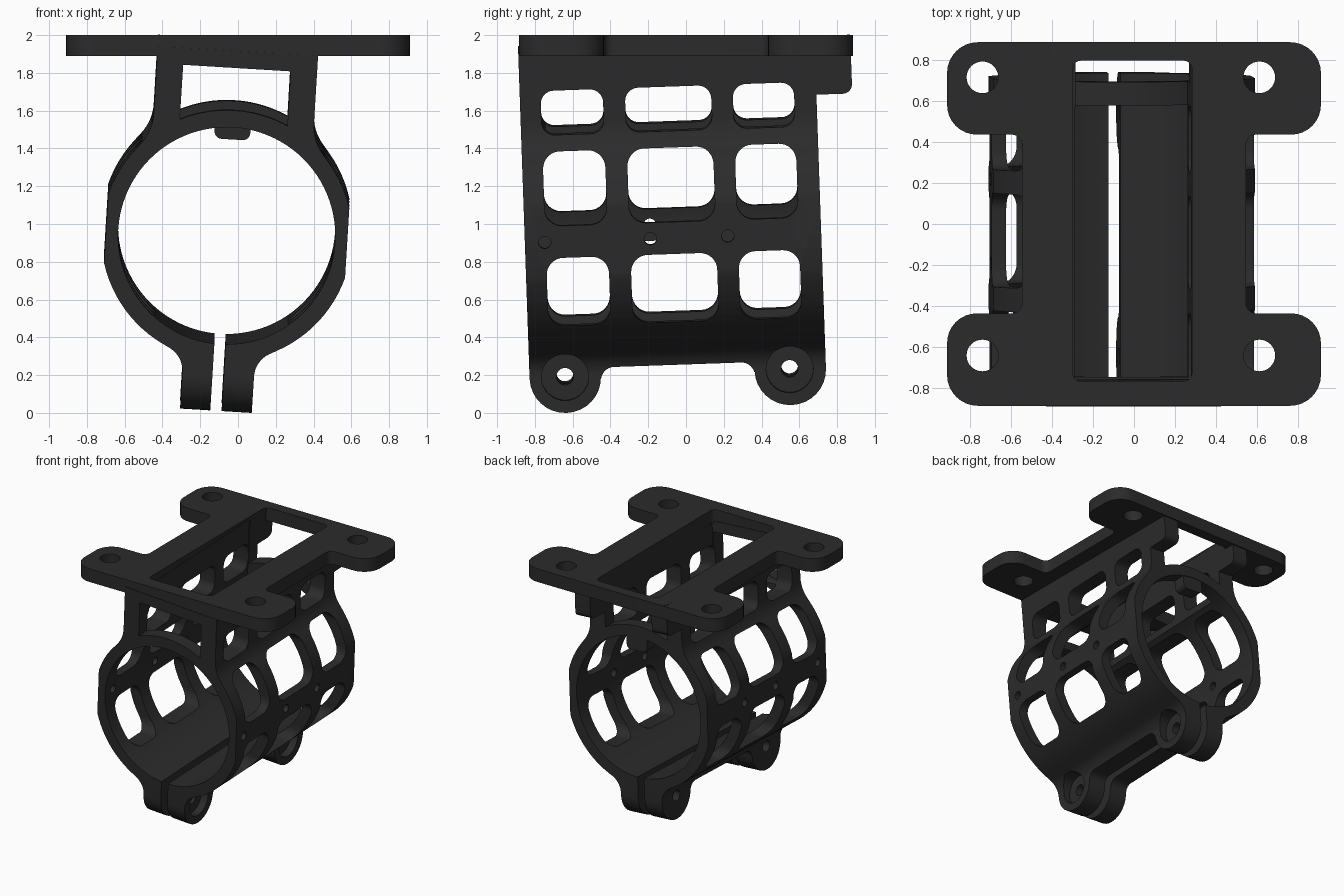
import bpy, bmesh
from math import radians, cos, sin, tan, atan2, pi
from mathutils import Matrix, Vector

if "Cube" in bpy.data.objects:
    bpy.data.objects.remove(bpy.data.objects["Cube"])

# The clamp body is slightly rolled and pitched under a level plate
TILT = (Matrix.Translation((-0.06, -0.07, 0.965))
        @ Matrix.Rotation(radians(2), 4, 'X') @ Matrix.Rotation(radians(3.5), 4, 'Y'))
LEVEL = Matrix.Identity(4)

dark = bpy.data.materials.new("dark_plastic")
dark.diffuse_color = (0.024, 0.024, 0.024, 1)
dark.use_nodes = True
dark.node_tree.nodes["Principled BSDF"].inputs["Base Color"].default_value = dark.diffuse_color


def arc(r, a0, a1, n, cx=0, cy=0):
    return [(cx + r * cos(radians(a0 + (a1 - a0) * i / n)),
             cy + r * sin(radians(a0 + (a1 - a0) * i / n))) for i in range(n + 1)]


def circle(r, cx=0, cy=0, n=32):
    return arc(r, 0, 360, n, cx, cy)[:-1]


def rounded(pts, n=8):
    """Points are (x, y) or (x, y, corner radius)."""
    out = []
    for i, q in enumerate(pts):
        p = Vector(q[:2])
        if len(q) == 2:
            out.append(tuple(p))
            continue
        a = (Vector(pts[i - 1][:2]) - p).normalized()
        b = (Vector(pts[(i + 1) % len(pts)][:2]) - p).normalized()
        half, r = a.angle(b) / 2, q[2]
        c = p + (a + b).normalized() * r / sin(half)
        s, e = p + a * r / tan(half) - c, p + b * r / tan(half) - c
        a0 = atan2(s.y, s.x)
        d = (atan2(e.y, e.x) - a0 + pi) % (2 * pi) - pi
        out += [(c.x + r * cos(a0 + d * k / n), c.y + r * sin(a0 + d * k / n)) for k in range(n + 1)]
    return out


def rect(x0, x1, y0, y1, r):
    return rounded([(x0, y0, r), (x1, y0, r), (x1, y1, r), (x0, y1, r)])


def prism(name, pts, lo, hi, axis, matrix=TILT):
    place = {'x': lambda a, b, c: (c, a, b),
             'y': lambda a, b, c: (a, c, b),
             'z': lambda a, b, c: (a, b, c)}[axis]
    bm = bmesh.new()
    rings = [[bm.verts.new(place(a, b, c)) for a, b in pts] for c in (lo, hi)]
    n = len(pts)
    for i in range(n):
        j = (i + 1) % n
        bm.faces.new((rings[0][i], rings[0][j], rings[1][j], rings[1][i]))
    bm.faces.new(rings[0][::-1])
    bm.faces.new(rings[1])
    bmesh.ops.recalc_face_normals(bm, faces=bm.faces)
    bm.transform(matrix)
    me = bpy.data.meshes.new(name)
    bm.to_mesh(me)
    bm.free()
    ob = bpy.data.objects.new(name, me)
    bpy.context.collection.objects.link(ob)
    return ob


def boolean(ob, tool, op='DIFFERENCE'):
    mod = ob.modifiers.new("cut", 'BOOLEAN')
    mod.operation, mod.solver, mod.object = op, 'EXACT', tool
    bpy.context.view_layer.objects.active = ob
    bpy.ops.object.modifier_apply(modifier=mod.name)
    bpy.data.objects.remove(tool)


def finish(ob):
    ob.data.materials.clear()
    ob.data.materials.append(dark)
    bpy.ops.object.select_all(action='DESELECT')
    ob.select_set(True)
    bpy.context.view_layer.objects.active = ob
    bpy.ops.object.shade_smooth_by_angle(angle=radians(30))


# Clamp body: front profile of neck, ring with side flats, and clamp ears
half = ([(0.425, 0.98), (0.425, 0.532, 0.25)] + arc(0.665, 39, 16, 6)
        + arc(0.665, -16, -63, 12) + [(0.19, -0.65, 0.14), (0.19, -1.0)])
mirrored = [(-p[0],) + tuple(p[1:]) for p in reversed(half)]
body = prism("clamp_body", rounded(half + mirrored), -0.9, 1.1, 'y')

# Side outline: two round ears below, rear hanger blocks above
side = rounded([(-0.785, 1.2), (-0.785, -0.935, 0.188), (-0.407, -0.935, 0.188),
                (-0.407, -0.70, 0.07), (0.407, -0.70, 0.07), (0.407, -0.935, 0.188),
                (0.785, -0.935, 0.188), (0.785, 0.72), (0.975, 0.72, 0.05), (0.975, 1.2)])
boolean(body, prism("side_outline", side, -1, 1, 'x'), 'INTERSECT')

# Bore and clamp slit
boolean(body, prism("bore", circle(0.575, n=96), -1.2, 1.3, 'y'))
boolean(body, prism("slit", [(-0.03, -1.2), (0.03, -1.2), (0.03, -0.3), (-0.03, -0.3)], -1.2, 1.3, 'y'))


# Hollow neck: open channel, arched front window, open rear end
def arch(top):
    return [(-0.285, top), (0.285, top)][::-1] + arc(0.665, 115.4, 64.6, 20)


boolean(body, prism("channel", [(-0.29, 0.4), (0.29, 0.4), (0.29, 1.2), (-0.29, 1.2)], -0.655, 0.67, 'y'))
boolean(body, prism("front_arch", arch(0.89), -1.2, 0, 'y'))
boolean(body, prism("rear_arch", arch(1.25), 0.1, 1.3, 'y'))

# Three by three side windows through both walls
for v0, v1, r in ((-0.455, -0.085, 0.09), (0.085, 0.47, 0.09), (0.555, 0.79, 0.07)):
    for s, w in ((-0.51, 0.165), (0.0, 0.228), (0.505, 0.162)):
        boolean(body, prism("window", rect(s - w, s + w, v0, v1, r), -1, 1, 'x'))

# Small side holes
for s in (-0.68, -0.12, 0.29):
    boolean(body, prism("pin_hole", circle(0.033, s, 0, 20), -1, 1, 'x'))

# Clamp screw holes with recesses on the right
for s in (-0.597, 0.593):
    boolean(body, prism("screw_hole", circle(0.045, s, -0.745), -0.5, 0.5, 'x'))
    boolean(body, prism("screw_recess", circle(0.125, s, -0.745), 0.13, 0.5, 'x'))
finish(body)

# Key under the rear arch
key = prism("rear_key", rounded([(-0.095, 0.6), (-0.095, 0.46, 0.04), (0.095, 0.46, 0.04), (0.095, 0.6)]),
            0.675, 0.78, 'y')
finish(key)

# Top mounting plate with four corner tabs
quarter = [(0.545, 0.435, 0.05), (0.91, 0.435, 0.145), (0.91, 0.885, 0.15)]
outline = (quarter + [(-x, y, r) for x, y, r in reversed(quarter)]
           + [(-x, -y, r) for x, y, r in quarter] + [(x, -y, r) for x, y, r in reversed(quarter)])
plate = prism("mounting_plate", rounded(outline), 1.89, 2.0, 'z', LEVEL)
boolean(plate, prism("plate_window", rect(-0.298, 0.282, -0.765, 0.795, 0.04), 1.5, 2.5, 'z', LEVEL))
for x in (-0.738, 0.61):
    for y in (-0.64, 0.714):
        boolean(plate, prism("bolt_hole", circle(0.077, x, y), 1.5, 2.5, 'z', LEVEL))
finish(plate)
